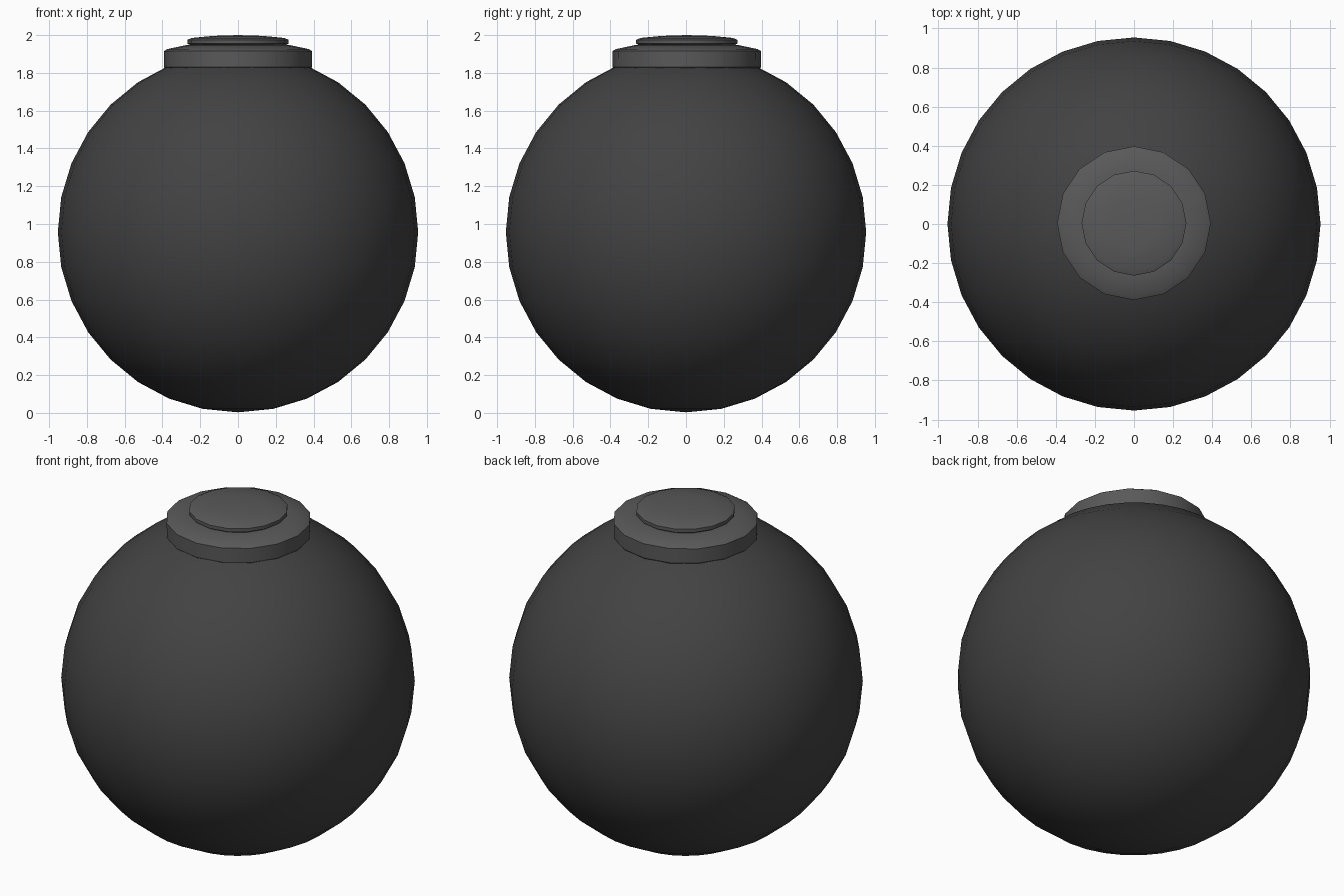
import bpy
import math

if "Cube" in bpy.data.objects:
    bpy.data.objects.remove(bpy.data.objects["Cube"])


def lathe(name, profile, sides, y=0.0):
    """Revolve (radius, z) points around z; radius 0 makes a pole."""
    verts, faces, rings = [], [], []
    for r, z in profile:
        n = 1 if r == 0 else sides
        rings.append([len(verts) + i for i in range(n)])
        for i in range(n):
            a = 2 * math.pi * i / sides
            verts.append((r * math.cos(a), y + r * math.sin(a), z))
    for lo, hi in zip(rings, rings[1:]):
        for i in range(sides):
            j = (i + 1) % sides
            quad = [lo[i % len(lo)], lo[j % len(lo)], hi[j % len(hi)], hi[i % len(hi)]]
            faces.append(list(dict.fromkeys(quad)))
    mesh = bpy.data.meshes.new(name)
    mesh.from_pydata(verts, [], faces)
    obj = bpy.data.objects.new(name, mesh)
    bpy.context.collection.objects.link(obj)
    mat = materials["body" if name == "ball_body" else "fittings"]
    mesh.materials.append(mat)
    bpy.ops.object.select_all(action='DESELECT')
    obj.select_set(True)
    bpy.context.view_layer.objects.active = obj
    bpy.ops.object.shade_smooth_by_angle(angle=math.radians(35))
    return obj


materials = {}
for key, shade in (("body", 0.055), ("fittings", 0.10)):
    materials[key] = bpy.data.materials.new(key)
    materials[key].diffuse_color = (shade, shade, shade, 1)

# Round body: 32 sides, 16 rings
R, CZ = 0.954, 0.957
body = [(0, CZ - R)]
for k in range(1, 16):
    t = math.pi * k / 16
    body.append((R * math.sin(t), CZ - R * math.cos(t)))
body.append((0, CZ + R))
lathe("ball_body", body, 32)

# Collar around the opening, with a gently domed top
lathe("collar", [(0.37, 1.80), (0.392, 1.83), (0.393, 1.915), (0.375, 1.926),
                 (0.27, 1.948), (0.25, 1.946), (0.24, 1.92)], 16, 0.004)

# Domed plug sitting in the collar
lathe("plug", [(0.25, 1.92), (0.255, 1.948), (0.268, 1.955), (0.268, 1.975),
               (0.245, 1.985), (0.13, 1.996), (0, 2.0)], 16, 0.004)

for m in bpy.data.materials:
    if m.users and not m.is_grease_pencil:
        m.use_nodes = True
        m.node_tree.nodes["Principled BSDF"].inputs["Base Color"].default_value = m.diffuse_color
